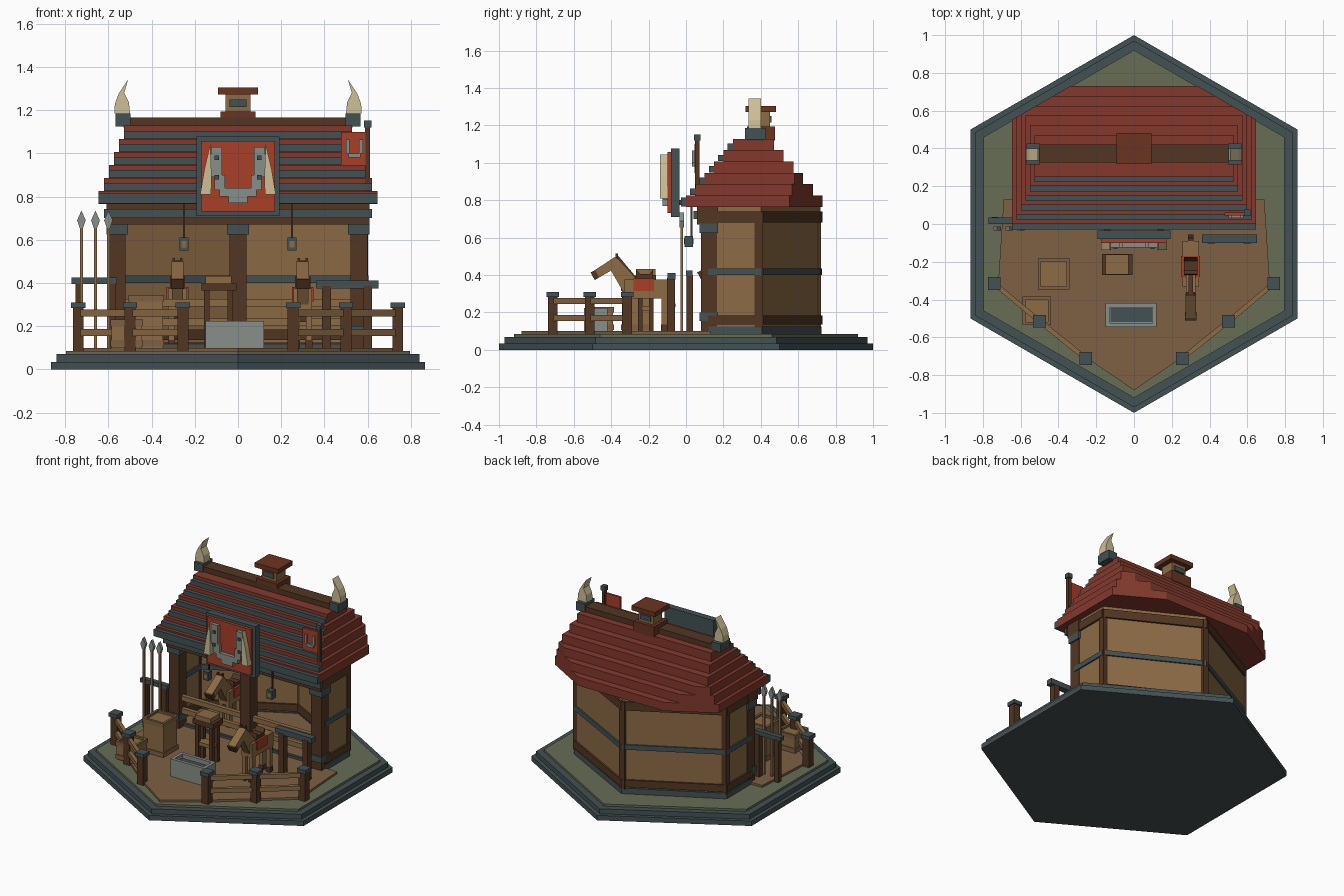
import bpy, bmesh, math
from mathutils import Vector

if "Cube" in bpy.data.objects:
    bpy.data.objects.remove(bpy.data.objects["Cube"])


def material(name, hex_code):
    srgb = [int(hex_code[i:i + 2], 16) / 255 for i in (0, 2, 4)]
    col = [c / 12.92 if c < 0.04 else ((c + 0.055) / 1.055) ** 2.4 for c in srgb] + [1]
    m = bpy.data.materials.new(name)
    m.use_nodes = True
    m.diffuse_color = col
    m.node_tree.nodes["Principled BSDF"].inputs["Base Color"].default_value = col
    return m


SLATE = material("slate", "445154")
GRASS = material("grass", "666D54")
DIRT = material("dirt", "7E6042")
TAN = material("tan_wood", "8C6B45")
DARK = material("dark_wood", "523622")
ROOF = material("roof_red", "82392C")
RED = material("banner_red", "A83E28")
GREY = material("stone_grey", "878F88")
CREAM = material("horn_cream", "CDBF96")
RUST = material("rust_brown", "6A3520")


def extrude(name, pts, axis, lo, hi, mat):
    """Flat outline pushed along one axis; pts use the other two axes in xyz order."""
    def place(p, d):
        v = list(p)
        v.insert("xyz".index(axis), d)
        return v
    bm = bmesh.new()
    face = bm.faces.new([bm.verts.new(place(p, lo)) for p in pts])
    top = bmesh.ops.extrude_face_region(bm, geom=[face])["geom"]
    shift = Vector(place((0, 0), hi - lo))
    bmesh.ops.translate(bm, vec=shift, verts=[g for g in top if isinstance(g, bmesh.types.BMVert)])
    bmesh.ops.recalc_face_normals(bm, faces=bm.faces)
    me = bpy.data.meshes.new(name)
    bm.to_mesh(me)
    bm.free()
    me.materials.append(mat)
    ob = bpy.data.objects.new(name, me)
    bpy.context.collection.objects.link(ob)
    return ob


def box(name, x0, x1, y0, y1, z0, z1, mat):
    return extrude(name, [(x0, y0), (x1, y0), (x1, y1), (x0, y1)], "z", z0, z1, mat)


def block(name, x, y, w, d, z0, z1, mat):
    return box(name, x - w / 2, x + w / 2, y - d / 2, y + d / 2, z0, z1, mat)


def beam(name, a, b, thick, z0, z1, mat, extra=0.0):
    """Upright slab between two plan points."""
    a, b = Vector(a), Vector(b)
    d = (b - a).normalized()
    n = Vector((-d.y, d.x)) * thick / 2
    a, b = a - d * extra, b + d * extra
    return extrude(name, [a + n, b + n, b - n, a - n], "z", z0, z1, mat)


def mirrored(pts):
    return pts + [(-x, y) for x, y in reversed(pts) if x]


# Stepped hexagonal base, grass and yard
def hexagon(r):
    return [(r * math.sin(i * math.pi / 3), r * math.cos(i * math.pi / 3)) for i in range(6)]


for name, r, z0, z1, m in [("base_lower", 1, 0, .035, SLATE), ("base_upper", .97, .035, .07, SLATE),
                           ("grass", .92, .07, .085, GRASS)]:
    extrude(name, hexagon(r), "z", z0, z1, m)
yard = mirrored([(0, -.88), (.25, -.71), (.72, -.33), (.69, .13)])
extrude("yard", yard, "z", .08, .1, DIRT)

# Walls with trims on both faces
plan = [(.58, .13), (.58, .39), (0, .70), (-.58, .39), (-.58, .13)]
extrude("plinth", plan, "z", .08, .115, SLATE)
extrude("stable_floor", [(x * .97, .02 + y * .96) for x, y in plan], "z", .1, .12, DIRT)
for a, b in zip(plan, plan[1:]):
    beam("wall", a, b, .03, .1, .77, TAN, .01)
    beam("wall_foot", a, b, .045, .085, .125, SLATE, .01)
    beam("wall_sill", a, b, .055, .135, .185, DARK, .012)
    beam("wall_band", a, b, .05, .4, .435, SLATE, .012)
    beam("wall_plate", a, b, .055, .68, .74, DARK, .012)
for x, y in plan[1:4]:
    block("corner_strip", x, y, .045, .045, .12, .74, DARK)

# Front posts and lintel
for x in (-.56, 0, .56):
    block("front_post", x, .122, .08, .085, .1, .68, DARK)
    block("post_cap", x, .122, .1, .1, .625, .675, SLATE)
    block("post_foot", x, .122, .09, .1, .155, .2, SLATE)
box("lintel", -.61, .61, .06, .17, .67, .766, DARK)
box("lintel_strip", -.62, .62, .04, .062, .7, .742, SLATE)

# Stall rails
for s in (-1, 1):
    for z in (.2, .29):
        beam("stall_rail", (s * .03, .12), (s * .53, .12), .03, z, z + .035, TAN)

# Stepped roof with clipped back corners and slate strips on the treads
H = .0605
for i in range(6):
    w, back, front, z = .645 - .0235 * i, .73 - .052 * i, .05 * i, .765 + H * i
    clip = min(back, .925 - .577 * w)
    xb = min(w, (.925 - back) / .577)
    half = [(w, front), (w, clip)] + ([(xb, back)] if xb < w - .001 else [])
    extrude("roof_layer", mirrored(half), "z", z, z + H, ROOF)
    box("roof_strip", -w, w, front - .028, front + .001, z + .002, z + (.05 if i == 0 else .036), SLATE)

# Ridge, horns and chimney
box("ridge_beam", -.53, .53, .325, .42, 1.12, 1.165, DARK)
for s in (-1, 1):
    block("ridge_cap", s * .533, .37, .07, .11, 1.125, 1.185, SLATE)
    horn = [(.573, 1.185), (.5, 1.185), (.497, 1.225), (.507, 1.27), (.522, 1.305),
            (.508, 1.343), (.54, 1.305), (.562, 1.25)]
    horn = [(.573, 1.185), (.5, 1.185), (.505, 1.235), (.527, 1.28), (.508, 1.343), (.553, 1.275), (.57, 1.23)]
    extrude("ridge_horn", [(s * x, z) for x, z in horn], "y", .335, .4, CREAM)
block("chimney_base", 0, .4, .16, .15, 1.12, 1.195, RUST)
block("chimney", 0, .4, .115, .1, 1.19, 1.28, TAN)
block("chimney_vent", 0, .4, .08, .115, 1.215, 1.25, SLATE)
block("chimney_cap", 0, .4, .185, .165, 1.273, 1.305, RUST)

# Hanging sign with horseshoe and tusks
box("sign_board", -.193, .193, -.08, -.035, .71, 1.077, SLATE)
box("sign_panel", -.172, .172, -.1, -.08, .732, 1.058, RED)
for s in (-1, 1):
    for x0, x1, z0, z1 in [(.073, .125, .89, 1.03), (.06, .108, .83, .9), (0, .085, .8, .84), (0, .045, .77, .81)]:
        box("horseshoe", min(s * x0, s * x1), max(s * x0, s * x1), -.125, -.1, z0, z1, GREY)
    for z in (.88, .97):
        block("shoe_nail", s * .098, -.118, .02, .03, z, z + .02, SLATE)
    tusk = [(.175, .81), (.125, .81), (.122, .88), (.128, 1.045), (.155, .93)]
    extrude("tusk", [(s * x, z) for x, z in tusk], "y", -.138, -.1, CREAM)
    block("sign_bracket", s * .14, -.01, .03, .08, .775, .8, DARK)

# Roof flag
block("flag_pole", .6, .06, .022, .025, .82, 1.13, DARK)
block("pole_cap", .6, .06, .035, .035, 1.12, 1.152, SLATE)
box("flag", .478, .59, .045, .06, .945, 1.1, RED)
for x, z0, z1 in [(.508, 1.0, 1.065), (.57, 1.0, 1.065), (.539, .98, 1.0)]:
    block("flag_shoe", x, .042, .055 if z0 < .99 else .018, .018, z0, z1, GREY)

# Hanging lanterns
for s in (-1, 1):
    block("lantern", s * .25, .015, .042, .045, .55, .61, SLATE)
    block("lantern_light", s * .25, .015, .022, .049, .565, .595, TAN)
    block("lantern_rod", s * .25, .03, .01, .01, .6, .78, DARK)

# Fence
for s in (-1, 1):
    posts = [(s * .74, -.315), (s * .5, -.515), (s * .255, -.712)]
    for x, y in posts:
        block("fence_post", x, y, .05, .05, .08, .29, DARK)
        block("fence_cap", x, y, .067, .067, .283, .31, SLATE)
    for a, b in zip(posts, posts[1:]):
        for z in (.155, .245):
            beam("fence_rail", a, b, .025, z, z + .032, TAN)

# Spear rack
for x in (-.735, -.585):
    block("rack_post", x, .02, .035, .035, .1, .4, DARK)
box("rack_rail", -.77, -.56, 0, .035, .395, .425, SLATE)
for x in (-.725, -.66, -.6):
    block("spear_shaft", x, -.022, .014, .014, .1, .67, TAN)
    head = [(-.008, .655), (.008, .655), (.02, .69), (0, .735), (-.02, .69)]
    extrude("spear_head", [(x + dx, z) for dx, z in head], "y", -.034, -.012, GREY)

# Hitching rail
for x in (.41, .6):
    block("hitch_post", x, -.08, .04, .045, .1, .385, DARK)
box("hitch_rail", .36, .65, -.1, -.055, .375, .412, SLATE)

# Water trough
box("trough_floor", -.15, .12, -.545, -.42, .1, .19, GREY)
box("trough_water", -.125, .095, -.52, -.445, .19, .196, SLATE)
for y in (-.535, -.43):
    block("trough_side", -.015, y, .27, .022, .18, .225, GREY)
for x in (-.139, .109):
    block("trough_end", x, -.4825, .022, .1, .18, .225, GREY)


# Crates with raised rims
def crate(x, y, size, z1):
    block("crate", x, y, size - .01, size - .01, .1, z1 - .015, TAN)
    for s in (-1, 1):
        for z in (.105, z1 - .03):
            block("crate_slat", x + s * (size / 2 - .008), y, .016, size, z, z + .03, DIRT)
            block("crate_slat", x, y + s * (size / 2 - .008), size, .016, z, z + .03, DIRT)


crate(-.425, -.265, .165, .345)
crate(-.515, -.46, .15, .23)

# Saddle stand
for x in (-.145, -.035):
    for y in (-.245, -.185):
        block("stand_leg", x, y, .025, .025, .1, .38, DARK)
box("stand_shelf", -.15, -.03, -.25, -.18, .21, .235, TAN)
box("stand_top", -.17, -.008, -.27, -.16, .365, .4, DARK)
box("stand_saddle", -.15, -.03, -.268, -.162, .4, .432, TAN)


# Horses facing the yard
def horse(x, y):
    def side(name, pts, half, mat):
        extrude(name, [(y + py, z) for py, z in pts], "x", x - half, x + half, mat)
    side("horse_body", [(-.12, .275), (.12, .275), (.12, .375), (-.12, .375)], .043, TAN)
    side("horse_neck", [(-.12, .3), (-.05, .375), (-.155, .49), (-.2, .44)], .026, TAN)
    side("horse_mane", [(-.045, .375), (-.06, .375), (-.16, .485), (-.165, .505), (-.15, .5)], .012, DARK)
    side("horse_head", [(-.165, .5), (-.155, .445), (-.275, .375), (-.295, .415)], .028, TAN)
    side("horse_muzzle", [(-.255, .387), (-.275, .425), (-.3, .415), (-.278, .373)], .03, DARK)
    side("saddle_cloth", [(-.07, .315), (.04, .315), (.04, .381), (-.07, .381)], .05, RED)
    side("saddle", [(-.06, .38), (.03, .38), (.035, .43), (.015, .405), (-.035, .405), (-.055, .425)], .035, DARK)
    side("horse_tail", [(.115, .37), (.135, .37), (.155, .23), (.13, .22)], .014, DARK)
    for s in (-1, 1):
        block("horse_ear", x + s * .018, y - .16, .012, .015, .49, .515, DARK)
        for ly in (-.1, .095):
            block("horse_leg", x + s * .028, y + ly, .028, .032, .13, .28, TAN)
            block("horse_hoof", x + s * .028, y + ly, .032, .036, .1, .135, DARK)


horse(.3, -.21)
horse(-.28, .36)
